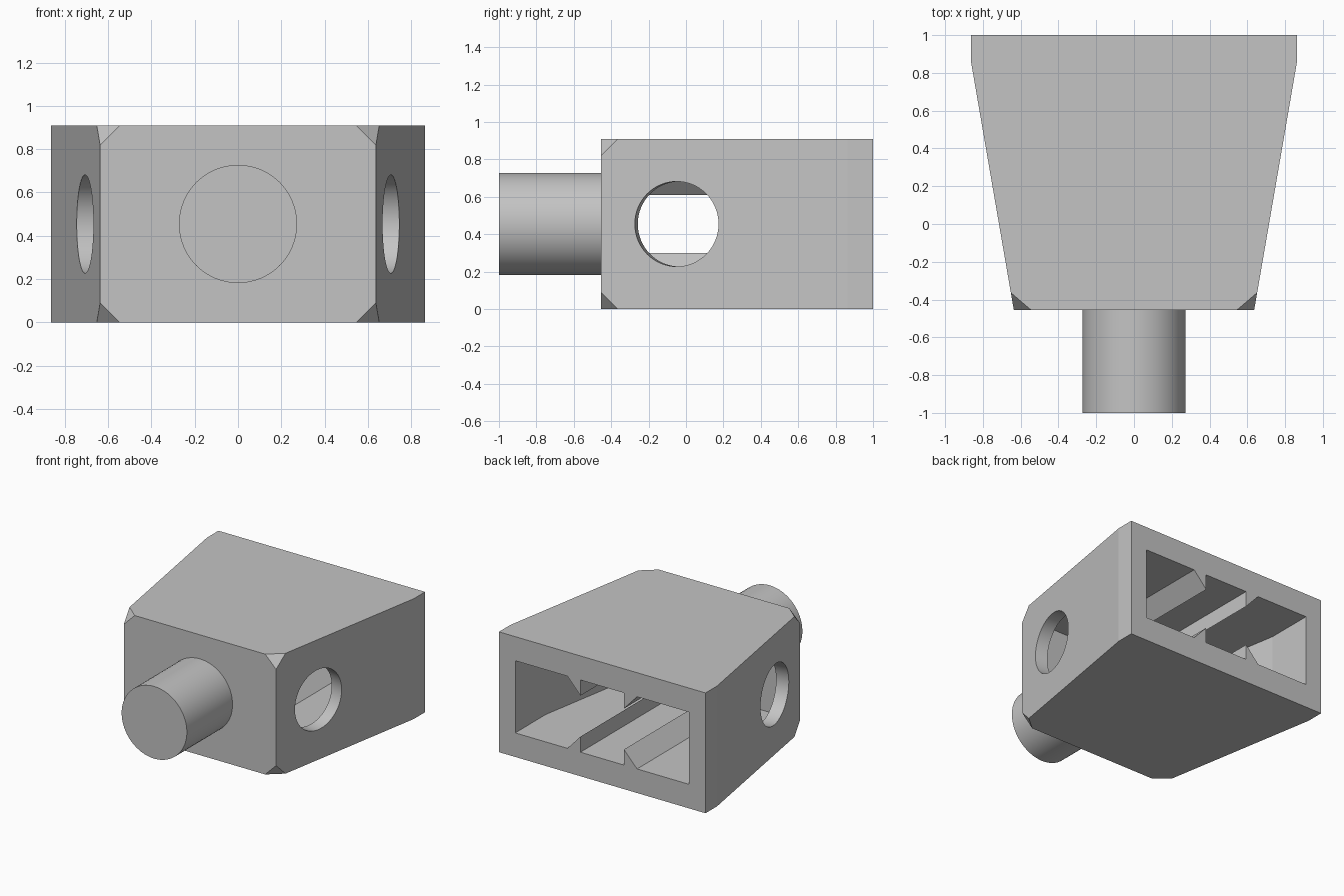
import bpy
import bmesh
import math
from mathutils import Vector

cube = bpy.data.objects.get("Cube")
if cube:
    bpy.data.objects.remove(cube, do_unlink=True)

U = 1 / 11                      # design unit: everything is a multiple of this
HEIGHT = 10 * U
MID = HEIGHT / 2
FRONT, BACK = -5 * U, 1.0
CAVITY_FRONT = -3 * U
TAPER = 2.5 / 14.5              # sideways run of the side walls per unit of depth
WALL_ANGLE = math.atan(TAPER)

grey = bpy.data.materials.new("plain grey")
grey.use_nodes = True
grey.diffuse_color = (0.55, 0.55, 0.55, 1)
grey.node_tree.nodes["Principled BSDF"].inputs["Base Color"].default_value = (0.55, 0.55, 0.55, 1)


def finish(name, bm):
    """Turn a bmesh into a grey object."""
    bmesh.ops.recalc_face_normals(bm, faces=bm.faces)
    mesh = bpy.data.meshes.new(name)
    bm.to_mesh(mesh)
    bm.free()
    mesh.materials.append(grey)
    obj = bpy.data.objects.new(name, mesh)
    bpy.context.collection.objects.link(obj)
    return obj


def prism(points, sweep):
    """Sweep a flat outline along a vector."""
    bm = bmesh.new()
    face = bm.faces.new([bm.verts.new(p) for p in points])
    moved = bmesh.ops.extrude_face_region(bm, geom=[face], use_keep_orig=True)
    bmesh.ops.translate(bm, vec=sweep, verts=[v for v in moved["geom"] if isinstance(v, bmesh.types.BMVert)])
    return bm


def mirrored_outline(half, z):
    """Plan outline from its +x half, listed back to front."""
    return [(x, y, z) for x, y in half] + [(-x, y, z) for x, y in reversed(half)]


def rod(name, radius, depth, location, rotation):
    bpy.ops.mesh.primitive_cylinder_add(vertices=64, radius=radius, depth=depth,
                                        location=location, rotation=rotation)
    obj = bpy.context.object
    obj.name = name
    obj.data.materials.append(grey)
    return obj


def select_only(obj):
    bpy.ops.object.select_all(action="DESELECT")
    obj.select_set(True)
    bpy.context.view_layer.objects.active = obj


def cut(obj, cutter):
    select_only(obj)
    mod = obj.modifiers.new("cut", "BOOLEAN")
    mod.operation, mod.solver, mod.object = "DIFFERENCE", "EXACT", cutter
    bpy.ops.object.modifier_apply(modifier=mod.name)
    bpy.data.objects.remove(cutter, do_unlink=True)


# Tapered housing block
bm = prism(mirrored_outline([(9.5 * U, BACK), (9.5 * U, 9.5 * U), (7 * U, FRONT)], 0),
           (0, 0, HEIGHT))

# Clipped front corners
for sx in (1, -1):
    for z, sz in ((0, 1), (HEIGHT, -1)):
        a = Vector((sx * 6 * U, FRONT, z))
        b = Vector((sx * (7 + TAPER) * U, FRONT + U, z))
        c = Vector((sx * 7 * U, FRONT, z + sz * U))
        normal = (b - a).cross(c - a).normalized()
        if normal.dot(Vector((sx * 7 * U, FRONT, z)) - a) < 0:
            normal = -normal
        cut_geom = bmesh.ops.bisect_plane(bm, geom=bm.verts[:] + bm.edges[:] + bm.faces[:],
                                          plane_co=a, plane_no=normal, clear_outer=True)
        rim = [e for e in cut_geom["geom_cut"] if isinstance(e, bmesh.types.BMEdge)]
        bmesh.ops.holes_fill(bm, edges=rim, sides=0)
housing = finish("housing", bm)

# Cavity open at the back, straight at first and then tapering with the walls
kink = 7 * U
end_x = 8 * U - TAPER * (kink - CAVITY_FRONT)
cavity = prism(mirrored_outline([(8 * U, BACK + U), (8 * U, kink), (end_x, CAVITY_FRONT)], 2 * U),
               (0, 0, 6 * U))
cut(housing, finish("cavity_cutter", cavity))

# Round side holes, square to the slanted walls
hole_y = -0.05
hole_x = 9.5 * U - TAPER * (9.5 * U - hole_y)
for sx in (1, -1):
    hole = rod("hole_cutter", 2.5 * U, 5 * U, (sx * hole_x, hole_y, MID),
               (0, math.pi / 2, -sx * WALL_ANGLE))
    cut(housing, hole)
select_only(housing)
bpy.ops.object.shade_smooth_by_angle(angle=math.radians(9))

# Wedge-shaped ridges along the cavity floor and ceiling
for side, sx in (("left", 1), ("right", -1)):
    for level, z, sz in (("floor", 2 * U, 1), ("ceiling", 8 * U, -1)):
        outline = [(sx * 2 * U, CAVITY_FRONT, z), (sx * 3.2 * U, CAVITY_FRONT, z),
                   (sx * 2 * U, CAVITY_FRONT, z + sz * 1.3 * U)]
        finish(f"{side}_{level}_ridge", prism(outline, (0, BACK - CAVITY_FRONT, 0)))

# Round front shaft
shaft = rod("front_shaft", 3 * U, 6 * U, (0, FRONT - 3 * U, MID), (math.pi / 2, 0, 0))
select_only(shaft)
bpy.ops.object.shade_smooth_by_angle(angle=math.radians(30))
